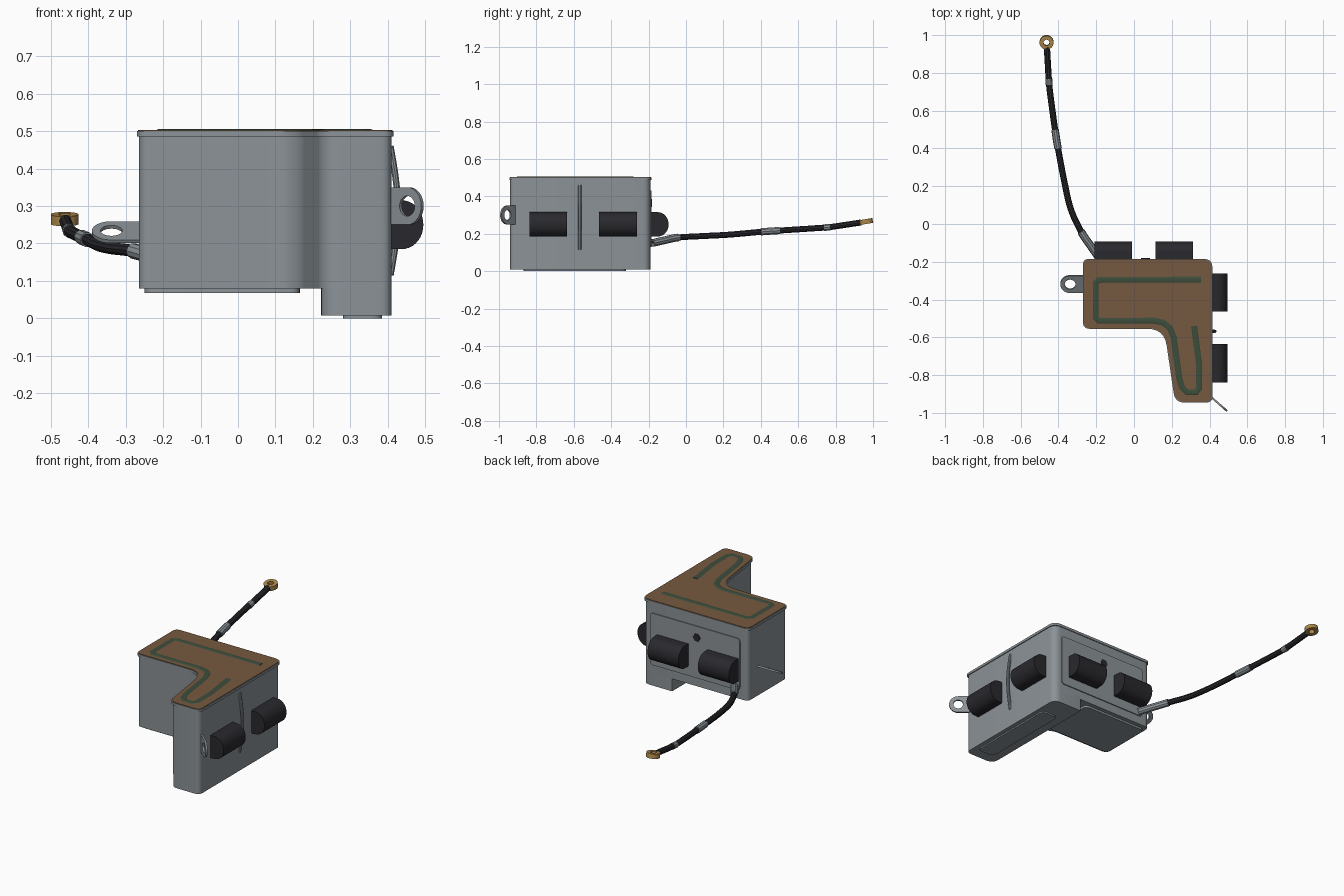
import bpy, bmesh
from math import sin, cos, pi, radians
from mathutils import Vector, Matrix

cube = bpy.data.objects.get("Cube")
if cube:
    bpy.data.objects.remove(cube, do_unlink=True)


def material(name, rgb, metal=0.0):
    m = bpy.data.materials.new(name)
    m.use_nodes = True
    m.diffuse_color = (*rgb, 1)
    m.node_tree.nodes["Principled BSDF"].inputs["Base Color"].default_value = (*rgb, 1)
    return m


GREY = material("housing grey", (0.26, 0.29, 0.31))
BLACK = material("rubber black", (0.022, 0.022, 0.027))
BROWN = material("gasket brown", (0.18, 0.1, 0.05))
GREEN = material("seal green", (0.045, 0.075, 0.045))
BRASS = material("brass", (0.42, 0.25, 0.07))
parts = []


def basis(u, v, origin=(0, 0, 0)):
    u, v = Vector(u).normalized(), Vector(v).normalized()
    m = Matrix((u, v, u.cross(v))).transposed().to_4x4()
    m.translation = origin
    return m


def finish(name, bm, mat, matrix=Matrix()):
    bmesh.ops.transform(bm, matrix=matrix, verts=bm.verts)
    bmesh.ops.recalc_face_normals(bm, faces=bm.faces)
    me = bpy.data.meshes.new(name)
    bm.to_mesh(me)
    bm.free()
    me.materials.append(mat)
    ob = bpy.data.objects.new(name, me)
    bpy.context.collection.objects.link(ob)
    parts.append(ob)
    return ob


def prism(name, pts, low, high, mat, matrix=Matrix()):
    """Extrude a flat outline from low to high along local z."""
    bm = bmesh.new()
    face = bm.faces.new([bm.verts.new((x, y, low)) for x, y in pts])
    ext = bmesh.ops.extrude_face_region(bm, geom=[face])["geom"]
    verts = [g for g in ext if isinstance(g, bmesh.types.BMVert)]
    bmesh.ops.translate(bm, vec=(0, 0, high - low), verts=verts)
    return finish(name, bm, mat, matrix)


def rounded(corners, steps=6):
    """Round each (x, y, radius) corner with a quadratic arc."""
    out = []
    for i, (x, y, r) in enumerate(corners):
        p = Vector((x, y))
        a = Vector(corners[i - 1][:2]) - p
        b = Vector(corners[(i + 1) % len(corners)][:2]) - p
        a, b = p + a.normalized() * r, p + b.normalized() * r
        for k in range(steps + 1):
            t = k / steps
            out.append(a * (1 - t) ** 2 + p * 2 * t * (1 - t) + b * t ** 2)
    return out


def box_outline(x0, x1, y0, y1, r):
    return rounded([(x0, y0, r), (x1, y0, r), (x1, y1, r), (x0, y1, r)])


def body_outline(d=0.0):
    return rounded([(-0.265 - d, -0.55 - d, 0.035), (0.165 - d, -0.55 - d, 0.09),
                    (0.222 - d, -0.94 - d, 0.05), (0.41 + d, -0.94 - d, 0.03),
                    (0.41 + d, -0.19 + d, 0.045), (-0.265 - d, -0.19 + d, 0.03)])


def eyelet(name, r, hole, tail, thick, mat, matrix, n=48):
    """Round-ended plate with a hole; tail is the length behind the hole."""
    bm = bmesh.new()
    rings = []
    for z in (-thick / 2, thick / 2):
        outer, inner = [], []
        for i in range(n):
            c, s = cos(2 * pi * i / n), sin(2 * pi * i / n)
            t = r
            if tail and c < -1e-6:
                t = min(tail / -c, r / max(abs(s), 1e-6))
            outer.append(bm.verts.new((c * t, s * t, z)))
            inner.append(bm.verts.new((c * hole, s * hole, z)))
        rings.append((outer, inner))
    (o0, i0), (o1, i1) = rings
    for a, b in ((o0, i0), (i0, i1), (i1, o1), (o1, o0)):
        for k in range(n):
            j = (k + 1) % n
            bm.faces.new((a[k], a[j], b[j], b[k]))
    return finish(name, bm, mat, matrix)


def tube(name, pts, radius, mat, scale_z=1.0, z=0.0):
    cu = bpy.data.curves.new(name, "CURVE")
    cu.dimensions = "3D"
    cu.bevel_depth = radius
    cu.bevel_resolution = 3
    cu.use_fill_caps = True
    sp = cu.splines.new("POLY")
    sp.points.add(len(pts) - 1)
    for p, co in zip(sp.points, pts):
        p.co = (*co, 1)
    cu.materials.append(mat)
    ob = bpy.data.objects.new(name, cu)
    ob.scale.z = scale_z
    ob.location.z = z
    bpy.context.collection.objects.link(ob)
    parts.append(ob)
    return ob


def smooth_path(keys, t0, t1, steps):
    """Sample a Catmull-Rom spline through the keys."""
    k = [Vector(p) for p in keys]
    k = [2 * k[0] - k[1]] + k + [2 * k[-1] - k[-2]]
    out = []
    for n in range(steps + 1):
        t = t0 + (t1 - t0) * n / steps
        i = min(int(t), len(keys) - 2)
        f = t - i
        a, b, c, d = k[i:i + 4]
        out.append(0.5 * (2 * b + (c - a) * f + (2 * a - 5 * b + 4 * c - d) * f ** 2
                          + (3 * b - a - 3 * c + d) * f ** 3))
    return out


# Housing: shallow L-shaped box, deep right-hand section, lid and bottom plates
prism("housing", body_outline(), 0.08, 0.488, GREY)
prism("deep_section", rounded([(0.222, -0.94, 0.05), (0.41, -0.94, 0.03),
      (0.41, -0.19, 0.045), (0.222, -0.19, 0.005)]), 0.008, 0.1, GREY)
prism("lid_rim", body_outline(0.005), 0.486, 0.5, GREY)
prism("bottom_plate", box_outline(-0.25, 0.165, -0.53, -0.215, 0.03), 0.068, 0.082, GREY)
prism("deep_bottom_plate", box_outline(0.28, 0.385, -0.87, -0.32, 0.03), 0, 0.01, GREY)

# Top gasket and raised seal line
prism("top_gasket", body_outline(0.002), 0.5, 0.503, BROWN)
seal = [(0.355, -0.295), (-0.185, -0.295), (-0.203, -0.31), (-0.203, -0.495), (-0.185, -0.512),
        (0.11, -0.512), (0.155, -0.522), (0.19, -0.55), (0.21, -0.6), (0.24, -0.82),
        (0.255, -0.865), (0.28, -0.89), (0.33, -0.89), (0.344, -0.87), (0.344, -0.74), (0.318, -0.54)]
tube("seal_line", [(x, y, 0) for x, y in seal], 0.016, GREEN, 0.2, 0.503)

# Rubber rollers on the back and on the side
arc = [radians(a) for a in range(-90, 91, 10)]
profile = [(-0.01, -0.065)] + [(0.03 + 0.057 * cos(a), 0.065 * sin(a)) for a in arc] + [(-0.01, 0.065)]
for i, x in enumerate((-0.11, 0.213)):
    prism(f"back_roller_{i + 1}", profile, -0.099, 0.099, BLACK,
          basis((0, 1, 0), (0, 0, 1), (x, -0.18, 0.25)))
for i, y in enumerate((-0.737, -0.363)):
    prism(f"side_roller_{i + 1}", profile, -0.101, 0.101, BLACK,
          basis((1, 0, 0), (0, 0, 1), (0.408, y, 0.25)))

# Back panel with a dark hexagonal port
back = basis((-1, 0, 0), (0, 0, 1), (0, -0.19, 0))
prism("back_panel", box_outline(-0.36, 0.215, 0.13, 0.43, 0.02), -0.005, 0.006, GREY, back)
prism("back_port", [(-0.06 + 0.024 * cos(k * pi / 3), 0.365 + 0.024 * sin(k * pi / 3)) for k in range(6)],
      0, 0.009, BLACK, back)

# Bowed rib on the side
rib = [(0.407 + 0.02 * sin(pi * k / 16), -0.568, 0.115 + 0.345 * k / 16) for k in range(17)]
tube("side_rib", rib, 0.009, GREY)

# Mounting lugs
eyelet("front_lug", 0.05, 0.027, 0.08, 0.01, GREY,
       basis((0.75, -0.66, 0), (0, 0, 1), (0.455, -0.957, 0.3)))
eyelet("side_lug", 0.052, 0.029, 0.085, 0.01, GREY,
       basis((-1, 0, 0), (0, 0.88, 0.48), (-0.338, -0.318, 0.23)))

# Cable with sleeves and a brass terminal ring
keys = [(-0.185, -0.18, 0.15), (-0.23, -0.115, 0.165), (-0.28, -0.04, 0.18), (-0.335, 0.08, 0.187),
        (-0.37, 0.23, 0.195), (-0.402, 0.4, 0.21), (-0.418, 0.5, 0.217), (-0.445, 0.7, 0.23),
        (-0.452, 0.78, 0.237), (-0.461, 0.935, 0.26)]
tube("cable", smooth_path(keys, 0, 9, 54), 0.0165, BLACK)
tube("cable_root_sleeve", smooth_path(keys, 0, 2, 12), 0.021, GREY)
tube("cable_middle_sleeve", smooth_path(keys, 5, 6, 6), 0.02, GREY)
tube("cable_end_sleeve", smooth_path(keys, 7.4, 7.9, 4), 0.0185, GREY)
eyelet("terminal_ring", 0.037, 0.016, 0, 0.026, BRASS,
       basis((0, 0.985, 0.17), (-1, 0, 0), (-0.463, 0.962, 0.265)))

# Convert curves to meshes and smooth the rounded surfaces
bpy.ops.object.select_all(action="DESELECT")
for ob in parts:
    ob.select_set(True)
bpy.context.view_layer.objects.active = parts[0]
bpy.ops.object.convert(target="MESH")
bpy.ops.object.shade_smooth_by_angle(angle=radians(30))
